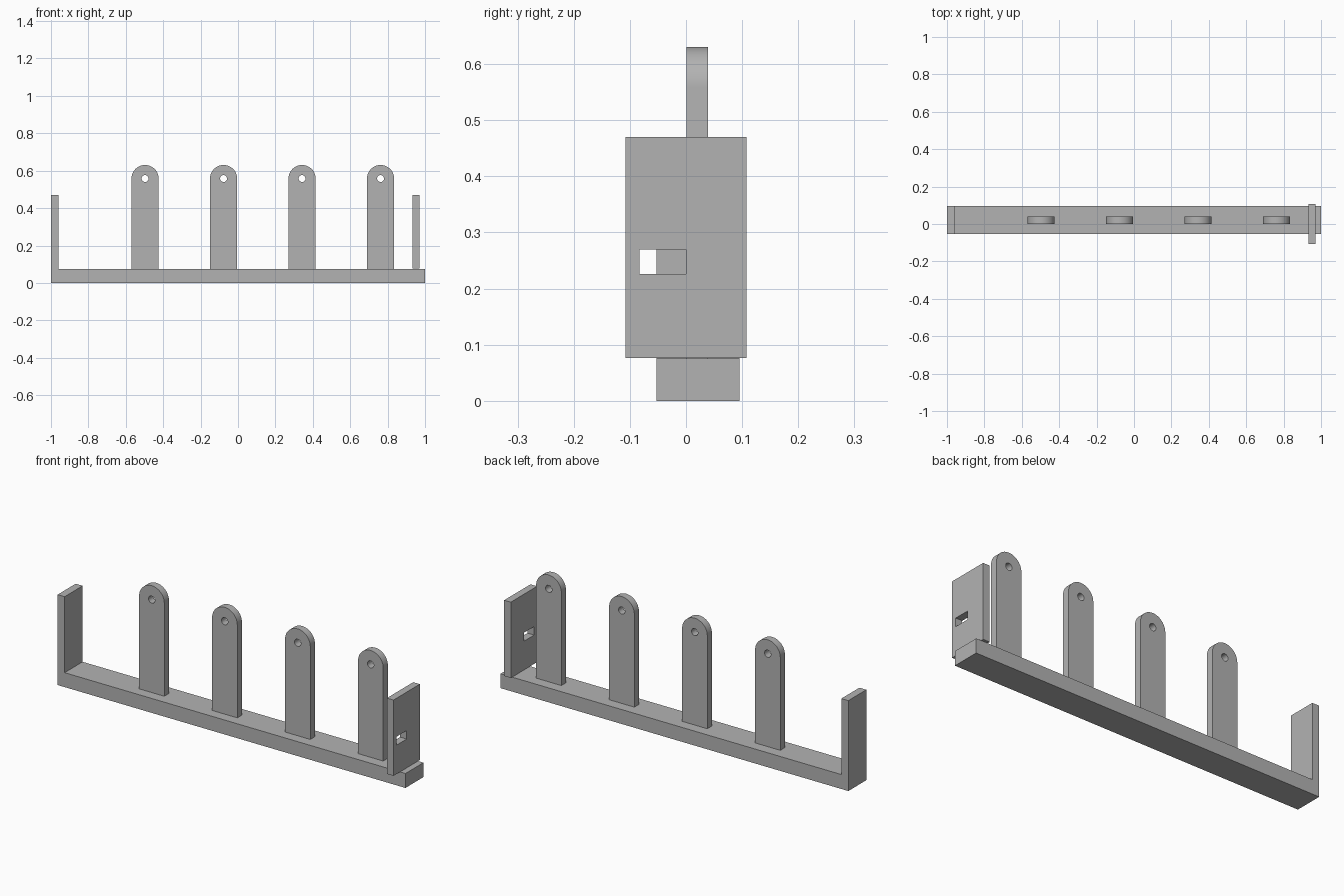
import bpy, bmesh, math
from mathutils import Vector

if "Cube" in bpy.data.objects:
    bpy.data.objects.remove(bpy.data.objects["Cube"])

grey = bpy.data.materials.new("plain_grey")
grey.diffuse_color = (0.45, 0.45, 0.45, 1)
grey.use_nodes = True
grey.node_tree.nodes["Principled BSDF"].inputs["Base Color"].default_value = grey.diffuse_color


def plate(name, loops, to_world, depth):
    """Fill 2D loops (outline plus holes) and extrude them by the depth vector."""
    bm = bmesh.new()
    edges = []
    for loop in loops:
        vs = [bm.verts.new(to_world(a, b)) for a, b in loop]
        edges += [bm.edges.new((v, vs[i - 1])) for i, v in enumerate(vs)]
    bmesh.ops.triangle_fill(bm, edges=edges, use_beauty=True)
    ext = bmesh.ops.extrude_face_region(bm, geom=bm.faces[:])
    moved = [g for g in ext["geom"] if isinstance(g, bmesh.types.BMVert)]
    bmesh.ops.translate(bm, verts=moved, vec=Vector(depth))
    bmesh.ops.recalc_face_normals(bm, faces=bm.faces[:])
    mesh = bpy.data.meshes.new(name)
    bm.to_mesh(mesh)
    bm.free()
    mesh.materials.append(grey)
    obj = bpy.data.objects.new(name, mesh)
    bpy.context.collection.objects.link(obj)
    bpy.ops.object.select_all(action='DESELECT')
    obj.select_set(True)
    bpy.context.view_layer.objects.active = obj
    bpy.ops.object.shade_smooth_by_angle(angle=math.radians(30))
    return obj


def rect(a0, a1, b0, b1):
    return [(a0, b0), (a1, b0), (a1, b1), (a0, b1)]


def arc(cx, cz, r, turn, n):
    return [(cx + r * math.cos(turn * i / n), cz + r * math.sin(turn * i / n))
            for i in range(n + 1)]


BASE_TOP, WALL_TOP = 0.075, 0.47
Y0, Y1 = -0.053, 0.095

# Long base bar
plate("base_bar", [rect(-1, 1, Y0, Y1)], lambda a, b: (a, b, 0), (0, 0, BASE_TOP))

# Left end wall, flush with the bar
plate("left_end_wall", [rect(Y0, Y1, BASE_TOP, WALL_TOP)],
      lambda a, b: (-1, a, b), (0.04, 0, 0))

# Wider right end wall with a rectangular slot
plate("right_end_wall",
      [rect(-0.108, 0.108, BASE_TOP + 0.001, WALL_TOP), rect(-0.083, 0, 0.226, 0.27)],
      lambda a, b: (0.932, a, b), (0.038, 0, 0))

# Four round-topped uprights, each with a pin hole
R, HOLE_Z = 0.0725, 0.558
for i in range(4):
    cx = -0.497 + 0.4197 * i
    outline = [(cx - R, BASE_TOP), (cx + R, BASE_TOP)] + arc(cx, HOLE_Z, R, math.pi, 24)
    hole = arc(cx, HOLE_Z, 0.0185, 2 * math.pi, 24)[:-1]
    plate(f"upright_{i + 1}", [outline, hole], lambda a, b: (a, 0.001, b), (0, 0.038, 0))
